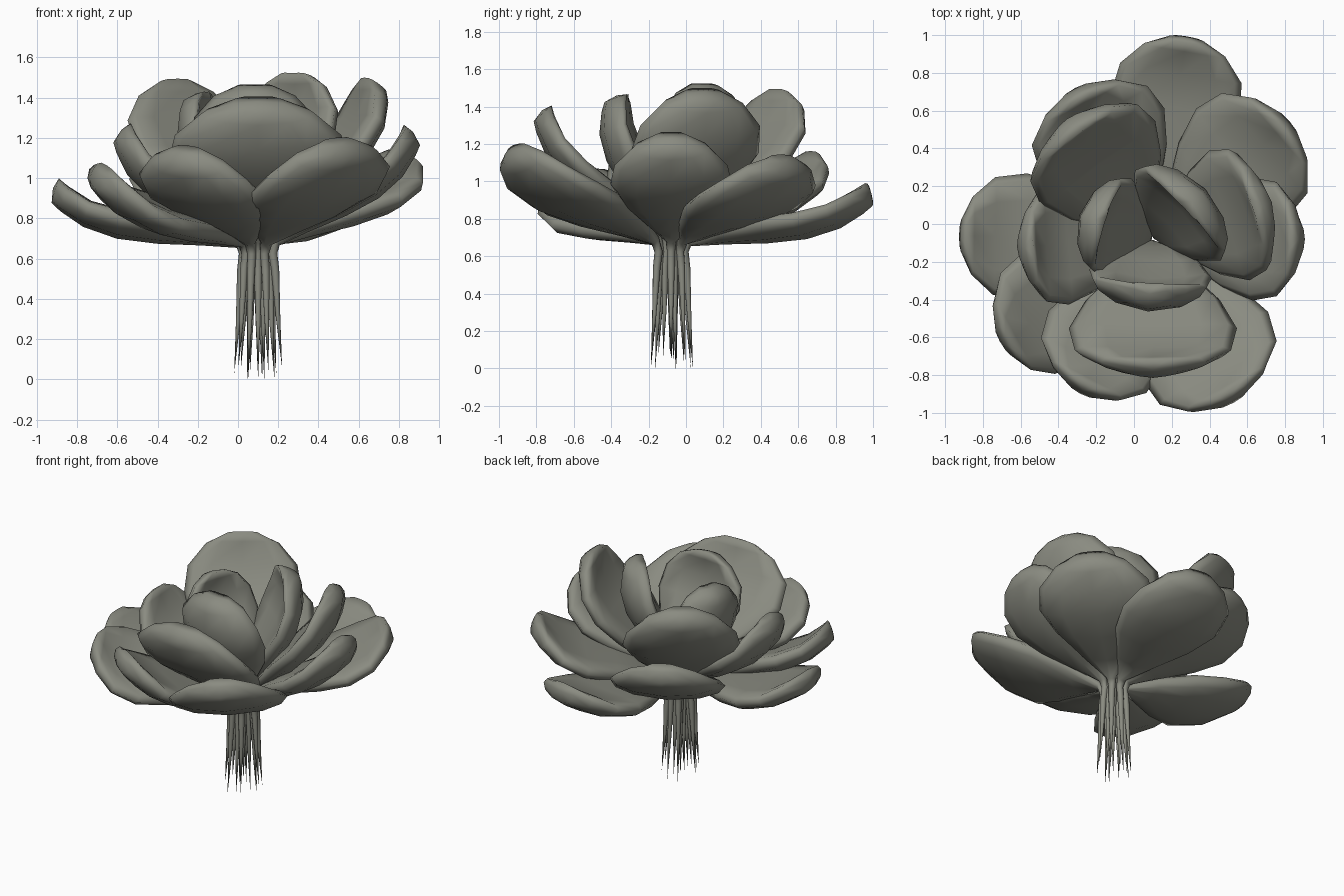
import bpy
import bmesh
import math
from mathutils import Vector

cube = bpy.data.objects.get("Cube")
if cube:
    bpy.data.objects.remove(cube)

mat = bpy.data.materials.new("grey_green")
mat.use_nodes = True
colour = (0.255, 0.26, 0.22, 1)
mat.diffuse_color = colour
mat.node_tree.nodes["Principled BSDF"].inputs["Base Color"].default_value = colour

CENTRE = Vector((0.1, -0.08, 0))
SIDES = 12
# Blade outline: distance along the petal, share of the full width
OUTLINE = [(0.03, 0.09), (0.2, 0.42), (0.42, 0.8), (0.62, 1), (0.8, 0.93),
           (0.93, 0.62), (0.985, 0.28)]


def soften(value):
    """Square off a sine or cosine so that the rim is blunt."""
    return math.copysign(abs(value) ** 0.8, value)


def petal(name, tip, width, cup, sag, roll, base_radius, tail_z):
    """Loft a cupped blade that runs down into a thin pointed tail."""
    tip = Vector(tip)
    out = (tip - CENTRE) * Vector((1, 1, 0))
    out.normalize()
    base = CENTRE + out * base_radius + Vector((0, 0, 0.67))
    along = (tip - base).normalized()
    flat_side = Vector((-out.y, out.x, 0))
    flat_up = along.cross(flat_side).normalized()
    side = flat_side * math.cos(roll) + flat_up * math.sin(roll)
    up = flat_up * math.cos(roll) - flat_side * math.sin(roll)
    bm = bmesh.new()
    rings = []

    # Tail rings, bowed slightly outward below the blade
    end = CENTRE + out * base_radius * 1.7 + Vector((0, 0, tail_z))
    for t, r, bow in ((0.4, 0.011, 0), (0.8, 0.02, 0.005), (0.93, 0.022, 0)):
        mid = end.lerp(base, t) + out * bow
        rings.append([bm.verts.new(mid + flat_side * r * math.cos(a) - out * r * math.sin(a))
                      for a in (math.tau * i / SIDES for i in range(SIDES))])

    # Blade rings, bending upward near the tip
    for t, share in OUTLINE:
        half = width / 2 * share
        thick = 0.02 + 0.055 * math.sin(math.pi * min(t, 0.7))
        mid = base.lerp(tip, t) - up * sag * math.sin(math.pi * t * t)
        ring = []
        for i in range(SIDES):
            a = math.tau * i / SIDES
            u = soften(math.cos(a))
            lift = cup * u * u * share + thick * soften(math.sin(a))
            ring.append(bm.verts.new(mid + side * half * u + up * lift))
        rings.append(ring)

    for low, high in zip(rings, rings[1:]):
        for i in range(SIDES):
            j = (i + 1) % SIDES
            bm.faces.new((low[i], low[j], high[j], high[i]))
    for ring, point in ((rings[0], end), (rings[-1], tip)):
        apex = bm.verts.new(point)
        for i in range(SIDES):
            bm.faces.new((ring[i], ring[(i + 1) % SIDES], apex))
    bmesh.ops.recalc_face_normals(bm, faces=bm.faces)
    for face in bm.faces:
        face.smooth = True
    mesh = bpy.data.meshes.new(name)
    bm.to_mesh(mesh)
    bm.free()
    mesh.materials.append(mat)
    bpy.context.collection.objects.link(bpy.data.objects.new(name, mesh))


# Each petal: name, tip, width, roll
LOWER = [
    ("back_low_petal", (0.28, 0.99, 0.94), 0.7, 0),
    ("back_left_low_petal", (0.81, 0.53, 1.1), 0.75, 0),
    ("left_low_petal", (0.87, -0.08, 1.23), 0.65, 0),
    ("back_right_low_petal", (-0.3, 0.7, 1.12), 0.74, 0),
    ("right_low_petal", (-0.92, -0.06, 0.95), 0.67, 0),
    ("front_right_low_petal", (-0.69, -0.63, 1.02), 0.68, -0.3),
    ("front_low_petal", (-0.27, -0.88, 1.12), 0.68, -0.1),
    ("front_left_low_petal", (0.51, -0.93, 1.16), 0.76, 0.1),
]
MIDDLE = [
    ("left_middle_petal", (0.68, 0.1, 1.48), 0.72, 0),
    ("back_right_middle_petal", (-0.33, 0.52, 1.47), 0.75, 0),
    ("right_middle_petal", (-0.58, -0.12, 1.24), 0.64, 0),
    ("front_middle_petal", (0.1, -0.77, 1.38), 0.89, 0),
]
INNER = [
    ("inner_back_petal", (0.31, 0.12, 1.52), 0.66, 0),
    ("inner_right_petal", (-0.21, 0.02, 1.42), 0.54, 0),
    ("inner_front_petal", (0.08, -0.37, 1.46), 0.65, 0),
]
# Group settings: cup, sag, base radius
for group, cup, sag, radius in ((LOWER, 0.04, 0.085, 0.07), (MIDDLE, 0.05, 0.09, 0.05),
                                (INNER, 0.1, 0.1, 0.025)):
    for k, (name, tip, width, roll) in enumerate(group):
        petal(name, tip, width, cup, sag, roll, radius, 0.03 * (k % 3))
